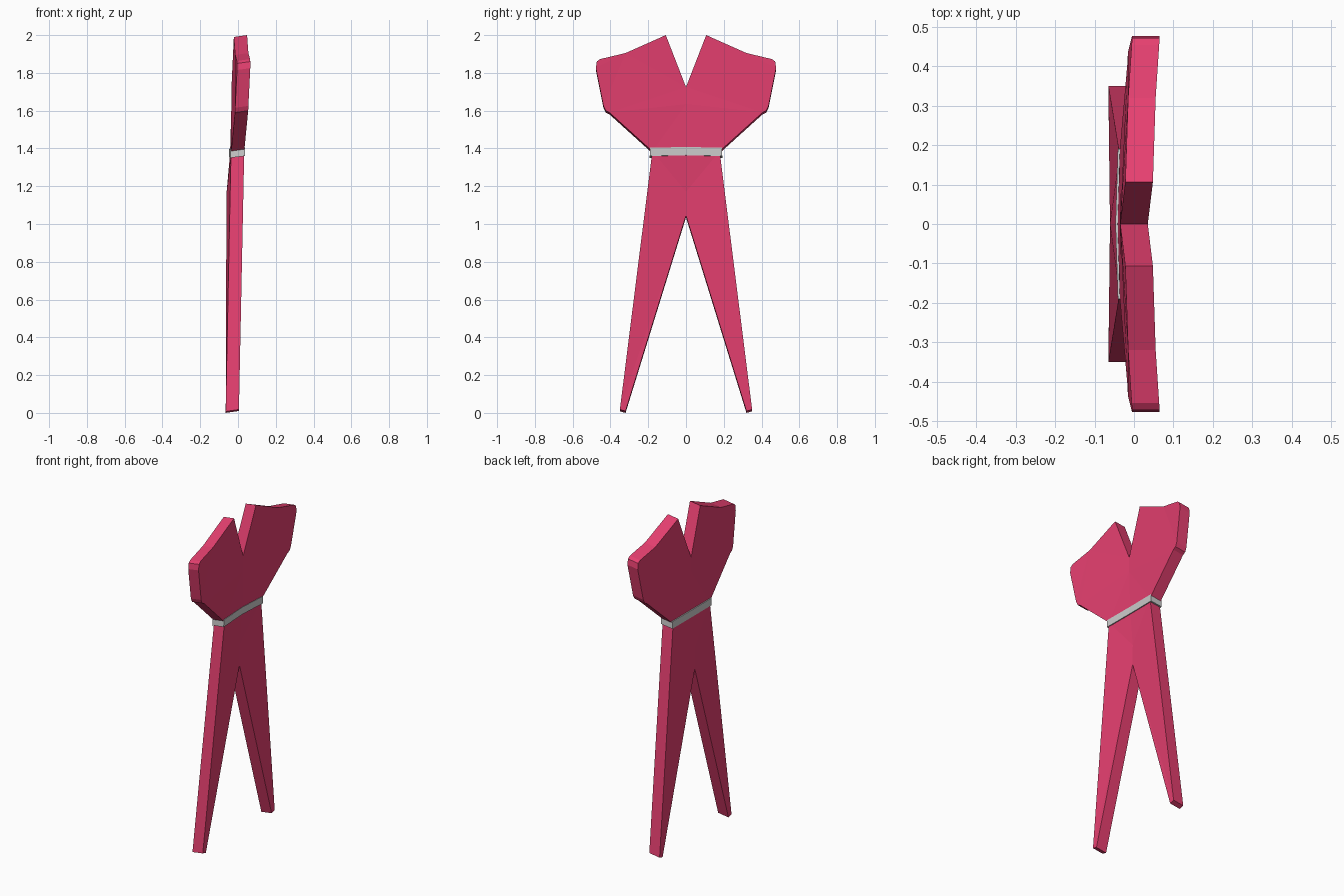
import bpy, bmesh
from mathutils import Vector

if "Cube" in bpy.data.objects:
    bpy.data.objects.remove(bpy.data.objects["Cube"])

THICK = Vector((0.07, 0, 0.01))


def material(name, color):
    m = bpy.data.materials.new(name)
    m.diffuse_color = color
    m.use_nodes = True
    m.node_tree.nodes["Principled BSDF"].inputs["Base Color"].default_value = m.diffuse_color
    return m


def slab(name, pts, polys, mat, thick):
    """Half panel of (y, z, back x) points, mirrored over y = 0 and thickened."""
    bm = bmesh.new()
    cache = {}

    def vert(key, side):
        y, z, x = pts[key]
        k = (key, side if y else 1)
        if k not in cache:
            cache[k] = bm.verts.new((x, y * side, z))
        return cache[k]

    for side in (1, -1):
        for poly in polys:
            bm.faces.new([vert(k, side) for k in poly])
    bmesh.ops.recalc_face_normals(bm, faces=bm.faces)
    ext = bmesh.ops.extrude_face_region(bm, geom=bm.faces[:], use_keep_orig=True)
    bmesh.ops.translate(bm, vec=thick,
                        verts=[g for g in ext["geom"] if isinstance(g, bmesh.types.BMVert)])
    bmesh.ops.triangulate(bm, faces=[f for f in bm.faces if len(f.verts) > 4])
    bmesh.ops.recalc_face_normals(bm, faces=bm.faces)
    me = bpy.data.meshes.new(name)
    bm.to_mesh(me)
    bm.free()
    me.materials.append(mat)
    ob = bpy.data.objects.new(name, me)
    bpy.context.collection.objects.link(ob)
    return ob


pink = material("pink_cloth", (0.78, 0.05, 0.16, 1))

# Outline of one half: y, z, x of the back surface
P = {
    "neck": (0, 1.715, -0.035), "collar": (0.107, 1.99, -0.022),
    "shoulder": (0.32, 1.895, -0.015),
    "cuff1": (0.455, 1.863, -0.006), "cuff2": (0.472, 1.85, -0.005),
    "cuff3": (0.477, 1.815, -0.005), "cuff4": (0.437, 1.615, -0.015),
    "cuff5": (0.425, 1.59, -0.016), "cuff6": (0.405, 1.58, -0.017),
    "waist": (0.178, 1.375, -0.037), "waist_mid": (0, 1.375, -0.042),
    "chest": (0, 1.625, -0.035), "hip": (0, 1.16, -0.061),
    "crotch": (0, 1.035, -0.06),
    "foot_out": (0.35, 0.008, -0.065), "foot_in": (0.32, 0.0, -0.065),
}

# Bodice with wide sleeves
slab("bodice", P, [
    ["neck", "collar", "shoulder", "cuff1", "cuff2", "cuff3", "cuff4",
     "cuff5", "cuff6", "waist", "chest"],
    ["chest", "waist", "waist_mid"]], pink, THICK)

# Tapered trousers
slab("trousers", P, [
    ["waist_mid", "waist", "hip"],
    ["hip", "waist", "foot_out", "crotch"],
    ["crotch", "foot_out", "foot_in"]], pink, THICK)

# Belt band wrapped around the waist
B = {"top": (0.19, 1.394, -0.041), "low": (0.192, 1.35, -0.041),
     "mid_top": (0, 1.398, -0.047), "mid_low": (0, 1.354, -0.047)}
slab("belt", B, [["mid_top", "top", "low", "mid_low"]],
     material("grey_belt", (0.6, 0.6, 0.6, 1)), THICK + Vector((0.008, 0, 0)))
